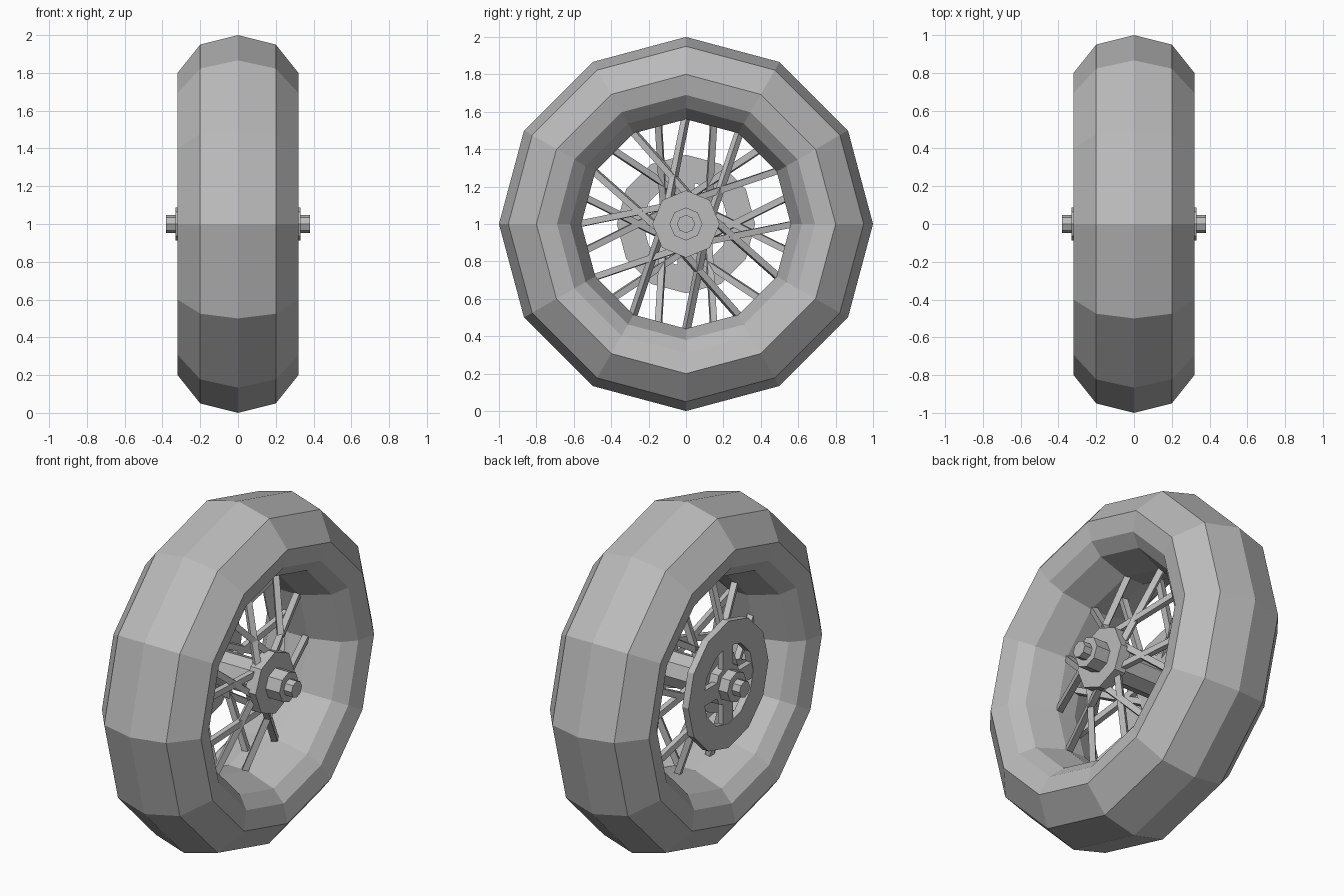
import bpy, bmesh
from math import sin, cos, pi, radians
from mathutils import Vector, Matrix

old = bpy.data.objects.get("Cube")
if old:
    bpy.data.objects.remove(old, do_unlink=True)

grey = bpy.data.materials.new("plain_grey")
grey.use_nodes = True
grey.diffuse_color = (0.5, 0.5, 0.5, 1)
grey.node_tree.nodes["Principled BSDF"].inputs["Base Color"].default_value = (0.5, 0.5, 0.5, 1)

CENTRE = Vector((0, 0, 1))


def finish(name, bm):
    bmesh.ops.recalc_face_normals(bm, faces=bm.faces)
    mesh = bpy.data.meshes.new(name)
    bm.to_mesh(mesh)
    bm.free()
    mesh.materials.append(grey)
    obj = bpy.data.objects.new(name, mesh)
    obj.location = CENTRE
    bpy.context.collection.objects.link(obj)
    return obj


def polar(x, radius, angle):
    return Vector((x, radius * cos(angle), radius * sin(angle)))


def lathe(name, profile, sides):
    """Turn a closed (x, radius) loop around the axle."""
    bm = bmesh.new()
    rings = [[bm.verts.new(polar(x, r, 2 * pi * i / sides)) for x, r in profile]
             for i in range(sides)]
    count = len(profile)
    for i in range(sides):
        a, b = rings[i], rings[(i + 1) % sides]
        for j in range(count):
            k = (j + 1) % count
            bm.faces.new((a[j], a[k], b[k], b[j]))
    return finish(name, bm)


def prism(name, x0, x1, radius, sides):
    """Solid cylinder along the axle, with a corner at the top."""
    bm = bmesh.new()
    ends = [[bm.verts.new(polar(x, radius, 2 * pi * i / sides)) for i in range(sides)]
            for x in (x0, x1)]
    for end in ends:
        bm.faces.new(end)
    for i in range(sides):
        j = (i + 1) % sides
        bm.faces.new((ends[0][i], ends[0][j], ends[1][j], ends[1][i]))
    return finish(name, bm)


def add_bar(bm, start, end, thick):
    """Square bar between two points."""
    d = end - start
    turn = d.to_track_quat('Z', 'X').to_matrix().to_4x4()
    size = Matrix.Diagonal((thick, thick, d.length, 1))
    bmesh.ops.create_cube(bm, size=1, matrix=Matrix.Translation((start + end) / 2) @ turn @ size)


# Tyre and rim as one ring, mirrored across the middle
half = [(0.2, 0.95), (0.32, 0.8), (0.295, 0.69), (0.23, 0.62), (0.06, 0.56)]
lathe("tyre_and_rim", [(0, 1)] + half + [(-x, r) for x, r in reversed(half)], 12)

# Hub and axle
prism("hub_barrel", -0.2, 0.2, 0.1, 8)
prism("axle_sleeve", -0.33, 0.33, 0.088, 8)
prism("axle_rod", -0.38, 0.38, 0.048, 8)
for side, label in ((1, "left"), (-1, "right")):
    prism(label + "_hub_flange", side * 0.17, side * (0.24 if side > 0 else 0.22), 0.18, 8)

    # Crossed spokes from the flange to the middle of the rim
    bm = bmesh.new()
    for i in range(12):
        rim = radians(30 * i + (0 if side > 0 else 15))
        lean = radians(38 if i % 2 else -38)
        add_bar(bm, polar(side * 0.19, 0.15, rim + lean), polar(side * 0.04, 0.575, rim), 0.034)
    finish(label + "_spokes", bm)

# Brake disc with four windows
lathe("brake_disc_ring", [(-0.275, 0.23), (-0.275, 0.37), (-0.235, 0.37), (-0.235, 0.23)], 12)
prism("brake_disc_centre", -0.272, -0.21, 0.12, 8)
bm = bmesh.new()
for i in range(4):
    spin = Matrix.Rotation(i * pi / 2, 4, 'X')
    size = Matrix.Diagonal((0.034, 0.18, 0.09, 1))
    bmesh.ops.create_cube(bm, size=1, matrix=spin @ Matrix.Translation((-0.255, 0.17, 0)) @ size)
finish("brake_disc_arms", bm)
